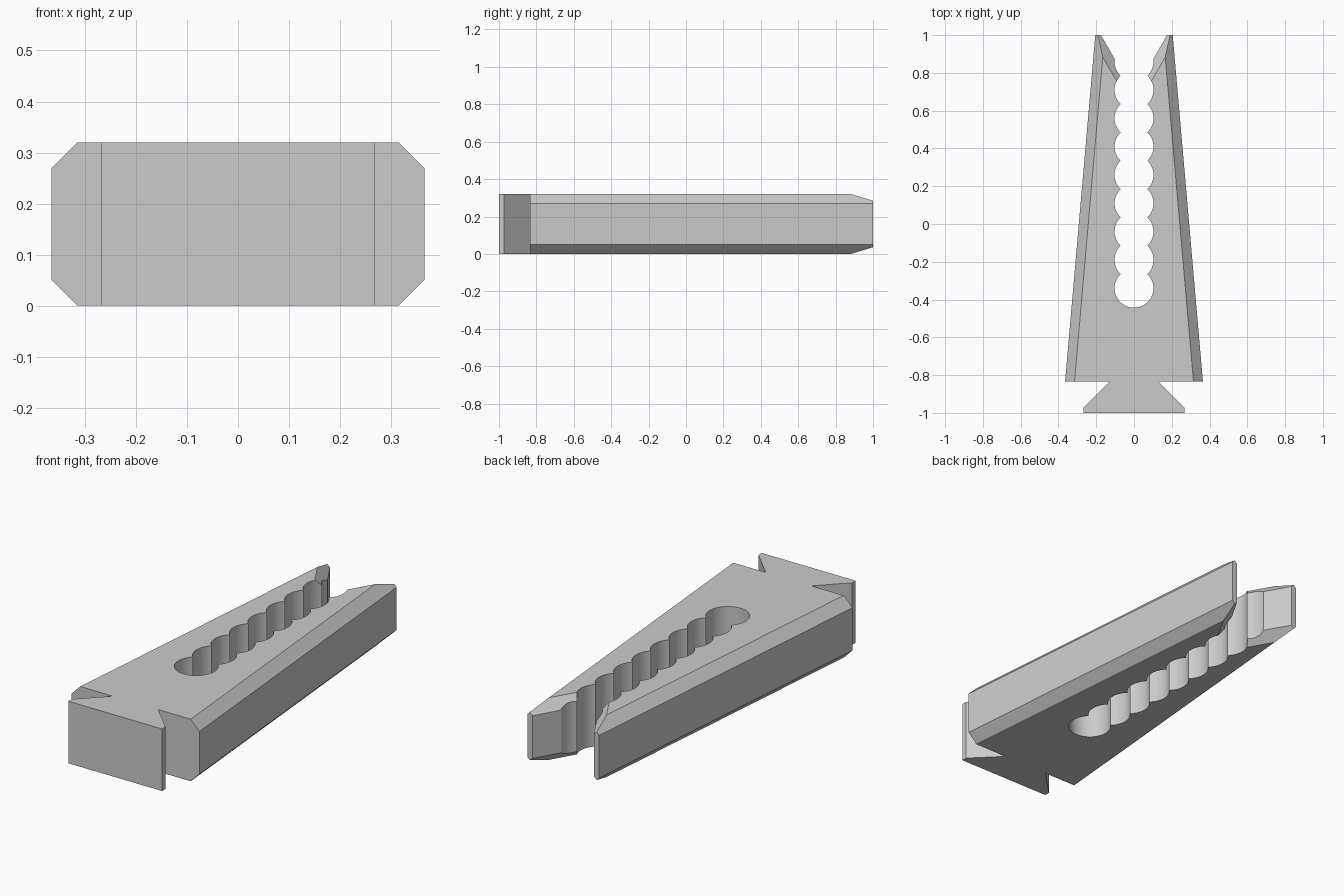
import bpy, bmesh
from math import asin, cos, sin, radians, tan, pi

cube = bpy.data.objects.get("Cube")
if cube:
    bpy.data.objects.remove(cube, do_unlink=True)

HEIGHT, BEVEL = 0.32, 0.05
BACK, FRONT = 1.0, -0.835        # ends of the tapered body
RADIUS, PITCH, HOLES = 0.103, 0.15, 9

grey = bpy.data.materials.new("light grey")
grey.use_nodes = True
grey.diffuse_color = (0.6, 0.6, 0.6, 1)
grey.node_tree.nodes["Principled BSDF"].inputs["Base Color"].default_value = (0.6, 0.6, 0.6, 1)


def loft(name, rings):
    """Solid skinned through rings that all have the same point count."""
    bm = bmesh.new()
    loops = [[bm.verts.new(p) for p in ring] for ring in rings]
    for a, b in zip(loops, loops[1:]):
        for i in range(len(a)):
            j = (i + 1) % len(a)
            bm.faces.new((a[i], a[j], b[j], b[i]))
    bm.faces.new(loops[0])
    bm.faces.new(loops[-1])
    bmesh.ops.recalc_face_normals(bm, faces=bm.faces)
    mesh = bpy.data.meshes.new(name)
    bm.to_mesh(mesh)
    bm.free()
    mesh.materials.append(grey)
    obj = bpy.data.objects.new(name, mesh)
    bpy.context.collection.objects.link(obj)
    return obj


def mirrored(half):
    """Close a right-hand outline with its mirror image."""
    return half + [(-x, y) for x, y in reversed(half)]


def prism(name, outline, z0, z1):
    return loft(name, [[(x, y, z) for x, y in outline] for z in (z0, z1)])


def combine(target, tool, operation):
    mod = target.modifiers.new(operation, 'BOOLEAN')
    mod.operation, mod.solver, mod.object = operation, 'EXACT', tool
    bpy.context.view_layer.objects.active = target
    bpy.ops.object.modifier_apply(modifier=mod.name)
    bpy.data.objects.remove(tool, do_unlink=True)


def section(half_width, y):
    """Bevelled cross-section of the body."""
    w, b, h = half_width, BEVEL, HEIGHT
    right = [(w - b, 0), (w, b), (w, h - b), (w - b, h)]
    return [(x, y, z) for x, z in mirrored(right)]


# Tapered body with bevelled long edges
body = loft("tapered_body", [section(0.365, FRONT), section(0.205, BACK)])

# Dovetail foot, its neck embedded in the body
foot = prism("dovetail_foot", mirrored(
    [(0.267, -1), (0.267, -0.972), (0.13, FRONT), (0.13, FRONT + 0.05)]), 0, HEIGHT)
combine(body, foot, 'UNION')

# Scalloped slot: a row of overlapping round holes
cusp = asin(PITCH / 2 / RADIUS)
half = []
for n in range(HOLES):
    start = -pi / 2 if n == 0 else -cusp
    end = pi / 2 if n == HOLES - 1 else cusp
    steps = 24
    for k in range(steps + 1):
        if (n and k == 0) or (n == 0 and k == 0) or (n == HOLES - 1 and k == steps):
            continue
        a = start + (end - start) * k / steps
        half.append((RADIUS * cos(a), -0.34 + n * PITCH + RADIUS * sin(a)))
slot = prism("slot_cutter", mirrored(half), -0.1, HEIGHT + 0.1)
combine(body, slot, 'DIFFERENCE')

# Flared mouth, bevelled at its top and bottom edges
slope = radians(30)


def mouth_ring(offset, z):
    apex = 0.697 - offset / sin(slope)
    far = BACK + 0.1
    x = (far - apex) * tan(slope)
    return [(0, apex, z), (x, far, z), (-x, far, z)]


mouth = loft("mouth_cutter", [
    mouth_ring(BEVEL + 0.02, -0.02), mouth_ring(0, BEVEL),
    mouth_ring(0, HEIGHT - BEVEL), mouth_ring(BEVEL + 0.02, HEIGHT + 0.02)])
combine(body, mouth, 'DIFFERENCE')

# Smooth hole walls, crisp edges elsewhere
bpy.ops.object.select_all(action='DESELECT')
body.select_set(True)
bpy.context.view_layer.objects.active = body
bpy.ops.object.shade_smooth_by_angle(angle=radians(20))
